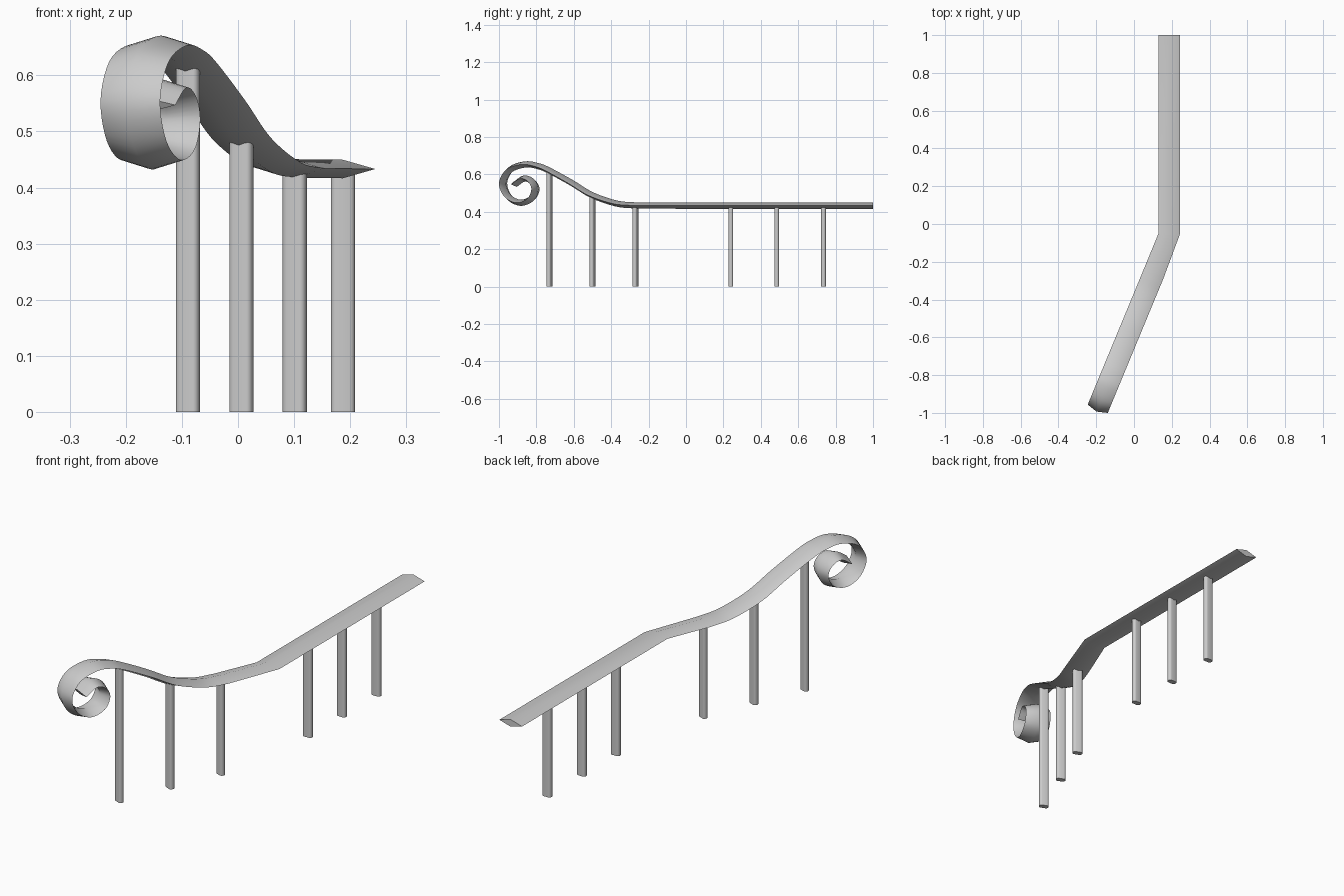
import bpy, bmesh, math
from mathutils import Vector

if "Cube" in bpy.data.objects:
    bpy.data.objects.remove(bpy.data.objects["Cube"])

ANGLE = math.atan(0.414)                 # plan angle of the bent half
BENT_SIDE = Vector((math.cos(ANGLE), -math.sin(ANGLE), 0))
STRAIGHT_SIDE = Vector((1, 0, 0))
HALF_W, HALF_T = 0.0575, 0.0165          # diamond section of the rail
RAIL_X, RAIL_Z = 0.187, 0.433


def bent_x(y):
    return 0.006 + 0.414 * (y + 0.5)


def add_object(name, bm):
    bmesh.ops.recalc_face_normals(bm, faces=bm.faces[:])
    mesh = bpy.data.meshes.new(name)
    bm.to_mesh(mesh)
    bm.free()
    ob = bpy.data.objects.new(name, mesh)
    bpy.context.collection.objects.link(ob)
    bpy.ops.object.select_all(action='DESELECT')
    ob.select_set(True)
    bpy.context.view_layer.objects.active = ob
    bpy.ops.object.shade_smooth_by_angle(angle=math.radians(40))
    return ob


def skin(name, rings):
    """Join a series of closed rings and cap both ends."""
    bm = bmesh.new()
    loops = [[bm.verts.new(p) for p in r] for r in rings]
    n = len(loops[0])
    for a, b in zip(loops, loops[1:]):
        for i in range(n):
            j = (i + 1) % n
            bm.faces.new((a[i], a[j], b[j], b[i]))
    bm.faces.new(loops[0])
    bm.faces.new(loops[-1])
    return add_object(name, bm)


def spline(pts, steps):
    """Smooth curve through the points."""
    p = [2 * pts[0] - pts[1]] + pts + [2 * pts[-1] - pts[-2]]
    out = []
    for i in range(1, len(p) - 2):
        a, b, c, d = p[i - 1:i + 3]
        for k in range(steps):
            t = k / steps
            out.append(0.5 * (2 * b + (c - a) * t + (2 * a - 5 * b + 4 * c - d) * t * t
                              + (3 * b - a - 3 * c + d) * t ** 3))
    return out + [pts[-1]]


def diamond(centre, side, tangent):
    up = side.cross(tangent).normalized()
    return [centre + side * HALF_W, centre + up * HALF_T,
            centre - side * HALF_W, centre - up * HALF_T]


# Handrail: straight run, bend, rise and scroll, as (y, z) of the centre line
scroll = [(-0.268, 0.434), (-0.37, 0.444), (-0.5, 0.488), (-0.61, 0.554), (-0.73, 0.62),
          (-0.79, 0.644), (-0.86, 0.6535), (-0.94, 0.625), (-0.978, 0.555),
          (-0.951, 0.483), (-0.89, 0.449), (-0.829, 0.468), (-0.805, 0.52),
          (-0.823, 0.562), (-0.865, 0.578), (-0.913, 0.547)]
path = spline([Vector((bent_x(y), y, z)) for y, z in scroll], 5)
flat = Vector((0, -1, 0))
rings = [diamond(Vector((RAIL_X, y, RAIL_Z)), STRAIGHT_SIDE, -flat) for y in (1.0, -0.05)]
for i, p in enumerate(path):
    tangent = path[min(i + 1, len(path) - 1)] - path[max(i - 1, 0)]
    rings.append(diamond(p, BENT_SIDE, -tangent))
skin("handrail", rings)


# Posts: flattened uprights with rounded corners, turned to follow the rail
def post(name, x, y, top, side):
    along = Vector((-side.y, side.x, 0))
    r, hw, hd = 0.0105, 0.0217, 0.0123
    outline = []
    for q, (sx, sy) in enumerate(((1, 1), (-1, 1), (-1, -1), (1, -1))):
        for k in range(5):
            a = math.pi / 2 * (q + k / 4)
            outline.append(side * (sx * (hw - r) + r * math.cos(a))
                           + along * (sy * (hd - r) + r * math.sin(a)))
    skin(name, [[Vector((x, y, z)) + o for o in outline] for z in (0, top)])


for i, y in enumerate((0.24, 0.485, 0.735)):
    post(f"straight_post_{i + 1}", RAIL_X, y, RAIL_Z - 0.003, STRAIGHT_SIDE)
for i, (y, top) in enumerate(((-0.27, 0.431), (-0.5, 0.485), (-0.73, 0.615))):
    post(f"bent_post_{i + 1}", bent_x(y), y, top, BENT_SIDE)
